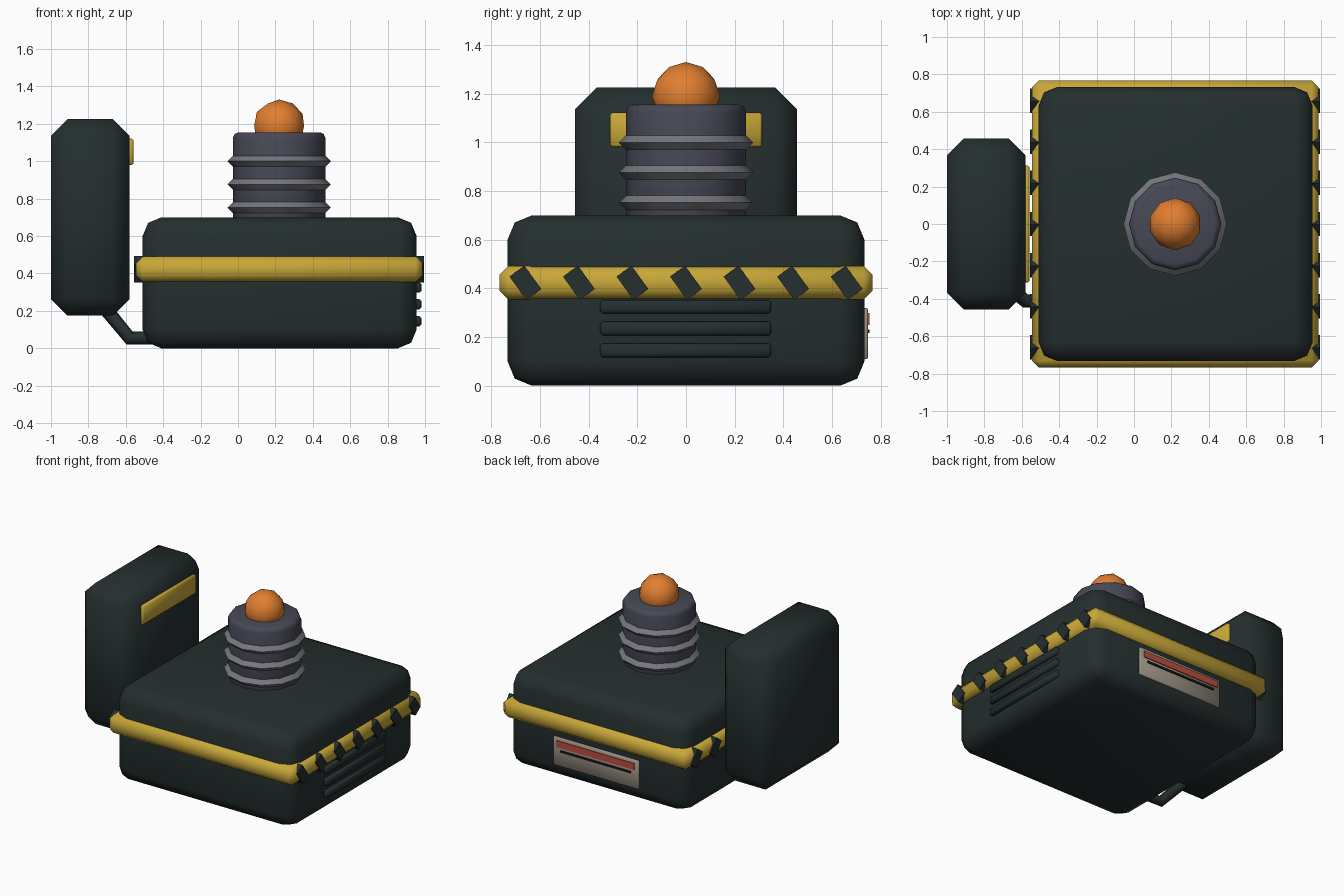
import bpy
from math import radians
from mathutils import Vector

if "Cube" in bpy.data.objects:
    bpy.data.objects.remove(bpy.data.objects["Cube"], do_unlink=True)


def material(name, r, g, b):
    m = bpy.data.materials.new(name)
    m.use_nodes = True
    m.diffuse_color = (r, g, b, 1)
    m.node_tree.nodes["Principled BSDF"].inputs["Base Color"].default_value = (r, g, b, 1)
    return m


dark = material("dark green grey", 0.018, 0.028, 0.028)
yellow = material("hazard yellow", 0.58, 0.39, 0.04)
slate = material("slate grey", 0.062, 0.065, 0.09)
steel = material("light steel", 0.18, 0.185, 0.21)
orange = material("lamp orange", 0.75, 0.21, 0.03)
beige = material("label beige", 0.32, 0.28, 0.22)
red = material("label red", 0.5, 0.075, 0.05)
black = material("label black", 0.01, 0.01, 0.01)


def finish(name, mat, bevel=0, segments=1, angle=60):
    """Name, colour, bevel and shade the active object."""
    ob = bpy.context.object
    ob.name = name
    ob.data.materials.append(mat)
    if bevel:
        mod = ob.modifiers.new("Bevel", "BEVEL")
        mod.width = bevel
        mod.segments = segments
        mod.limit_method = "ANGLE"
        mod.angle_limit = radians(50)
        bpy.ops.object.modifier_apply(modifier=mod.name)
    bpy.ops.object.shade_smooth_by_angle(angle=radians(angle))
    return ob


def box(name, mat, low, high, bevel=0, segments=1, tilt=0):
    low, high = Vector(low), Vector(high)
    bpy.ops.mesh.primitive_cube_add(size=1, location=(low + high) / 2)
    bpy.context.object.scale = high - low
    bpy.ops.object.transform_apply(location=False, rotation=False, scale=True)
    bpy.context.object.rotation_euler.x = tilt
    return finish(name, mat, bevel, segments)


CX = 0.22  # centre of the main housing

# Main housing and yellow belt
box("housing", dark, (-0.51, -0.733, 0), (0.955, 0.733, 0.70), 0.1, 2)
box("belt", yellow, (-0.545, -0.767, 0.355), (0.987, 0.767, 0.492), 0.036)

# Slanted hazard stripes on both sides of the belt
for side, x in (("right", CX - 0.75), ("left", CX + 0.75)):
    for i in range(-3, 4):
        y = i * 0.22
        box(f"{side}_stripe_{i + 4}", dark, (x - 0.025, y - 0.038, 0.364),
            (x + 0.025, y + 0.038, 0.482), tilt=radians(36))

# Vent slats
for i in range(3):
    z = 0.145 + i * 0.09
    box(f"vent_slat_{i + 1}", dark, (0.93, -0.353, z - 0.028),
        (0.98, 0.35, z + 0.028), 0.01)

# Label on the back
box("label_plate", beige, (CX - 0.35, 0.72, 0.11), (CX + 0.35, 0.747, 0.32), 0.004)
box("label_red_band", red, (CX - 0.32, 0.74, 0.25), (CX + 0.32, 0.754, 0.298))
box("label_black_line", black, (CX - 0.29, 0.74, 0.217), (CX + 0.29, 0.754, 0.232))

# Column with ridged rings and a lamp
bpy.ops.mesh.primitive_cylinder_add(vertices=12, radius=0.247, depth=0.5,
                                    location=(CX, 0, 0.905))
finish("column", slate, 0.03, 2)
for i in range(3):
    bpy.ops.mesh.primitive_torus_add(major_segments=12, minor_segments=4,
                                     major_radius=0.242, minor_radius=0.034,
                                     location=(CX, 0, 0.752 + i * 0.124))
    finish(f"column_ring_{i + 1}", steel, angle=40)
bpy.ops.mesh.primitive_ico_sphere_add(subdivisions=2, radius=0.14,
                                      location=(CX, 0, 1.19))
finish("lamp", orange)

# Upright side pack with its yellow plate
box("side_pack", dark, (-1, -0.456, 0.175), (-0.58, 0.456, 1.225), 0.088)
box("side_pack_plate", yellow, (-0.6, -0.313, 0.98), (-0.558, 0.313, 1.122), 0.01)

# Cable from the side pack to the housing
curve = bpy.data.curves.new("cable", "CURVE")
curve.dimensions = "3D"
curve.bevel_depth = 0.038
curve.bevel_resolution = 1
curve.use_fill_caps = True
spline = curve.splines.new("POLY")
path = [(-0.74, -0.28, 0.25), (-0.58, -0.412, 0.055), (-0.4, -0.412, 0.055)]
spline.points.add(len(path) - 1)
for point, co in zip(spline.points, path):
    point.co = (*co, 1)
curve.materials.append(dark)
bpy.context.collection.objects.link(bpy.data.objects.new("cable", curve))
